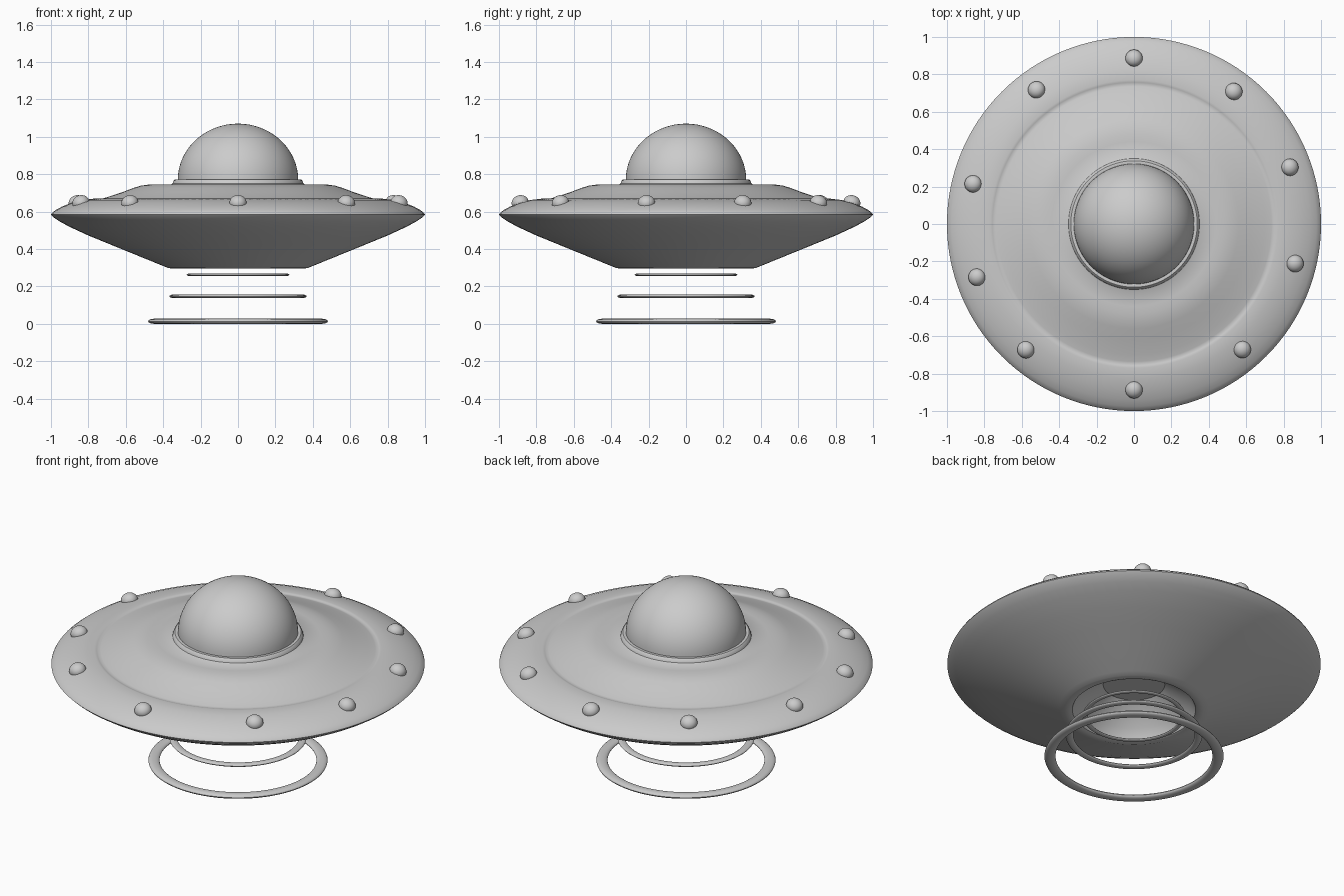
import bpy
import math

if "Cube" in bpy.data.objects:
    bpy.data.objects.remove(bpy.data.objects["Cube"])

SEG = 128


def finish(obj, angle=35):
    bpy.ops.object.select_all(action='DESELECT')
    obj.select_set(True)
    bpy.context.view_layer.objects.active = obj
    bpy.ops.object.shade_smooth_by_angle(angle=math.radians(angle))


def lathe(name, profile, closed=False, seg=SEG):
    """Revolve (radius, z) points, listed from the bottom outwards and up."""
    verts, rows, faces = [], [], []
    for r, z in profile:
        start = len(verts)
        if r < 1e-6:
            verts.append((0, 0, z))
            rows.append([start] * seg)
        else:
            for i in range(seg):
                a = 2 * math.pi * i / seg
                verts.append((r * math.cos(a), r * math.sin(a), z))
            rows.append(list(range(start, start + seg)))
    pairs = list(zip(rows, rows[1:]))
    if closed:
        pairs.append((rows[-1], rows[0]))
    for lo, hi in pairs:
        for i in range(seg):
            j = (i + 1) % seg
            quad = list(dict.fromkeys((lo[i], lo[j], hi[j], hi[i])))
            faces.append(quad)
    mesh = bpy.data.meshes.new(name)
    mesh.from_pydata(verts, [], faces)
    obj = bpy.data.objects.new(name, mesh)
    bpy.context.collection.objects.link(obj)
    finish(obj)
    return obj


# Saucer hull: hatch recess, underside, rim, stepped upper deck, dome collar
lathe("saucer_hull", [
    (0, 0.455), (0.165, 0.455), (0.30, 0.36), (0.33, 0.30), (0.345, 0.295),
    (0.372, 0.298), (0.40, 0.309), (0.55, 0.370), (0.685, 0.425), (0.80, 0.472),
    (0.90, 0.518), (0.95, 0.545), (0.985, 0.568), (1.0, 0.583),
    (0.995, 0.592), (0.975, 0.608), (0.94, 0.627), (0.89, 0.647), (0.83, 0.662),
    (0.77, 0.669), (0.757, 0.667), (0.75, 0.664), (0.735, 0.667), (0.70, 0.677),
    (0.62, 0.703), (0.56, 0.726), (0.52, 0.738), (0.48, 0.744), (0.44, 0.746),
    (0.356, 0.746), (0.350, 0.750), (0.345, 0.765), (0.338, 0.771),
    (0.325, 0.772), (0.310, 0.768), (0, 0.768)])

# Cockpit dome
lathe("cockpit_dome", [
    (0.322 * math.cos(t * math.pi / 48), 0.768 + 0.302 * math.sin(t * math.pi / 48))
    for t in range(24)] + [(0, 1.07)])

# Rim lamps, unevenly spaced around the deck
for n, deg in enumerate((90, 53, 20, -13.8, -49.2, -90, -130.7, -161.3, 166, 126)):
    a = math.radians(deg)
    bpy.ops.mesh.primitive_uv_sphere_add(
        segments=32, ring_count=16, radius=0.046,
        location=(0.887 * math.cos(a), 0.887 * math.sin(a), 0.647),
        rotation=(0, math.radians(18), a))
    lamp = bpy.context.object
    lamp.name = f"rim_lamp_{n + 1}"
    lamp.scale = (1, 1, 0.88)
    finish(lamp)

# Floating beam rings: outer radius, inner radius, centre height, half thickness
for n, (ro, ri, z, h) in enumerate([(0.48, 0.42, 0.0135, 0.0135),
                                    (0.367, 0.325, 0.147, 0.009),
                                    (0.275, 0.247, 0.262, 0.006)]):
    mid, half = (ro + ri) / 2, (ro - ri) / 2
    lathe(f"beam_ring_{n + 1}", [
        (mid + half * math.cos(k * math.pi / 8), z + h * math.sin(k * math.pi / 8))
        for k in range(16)], closed=True)
